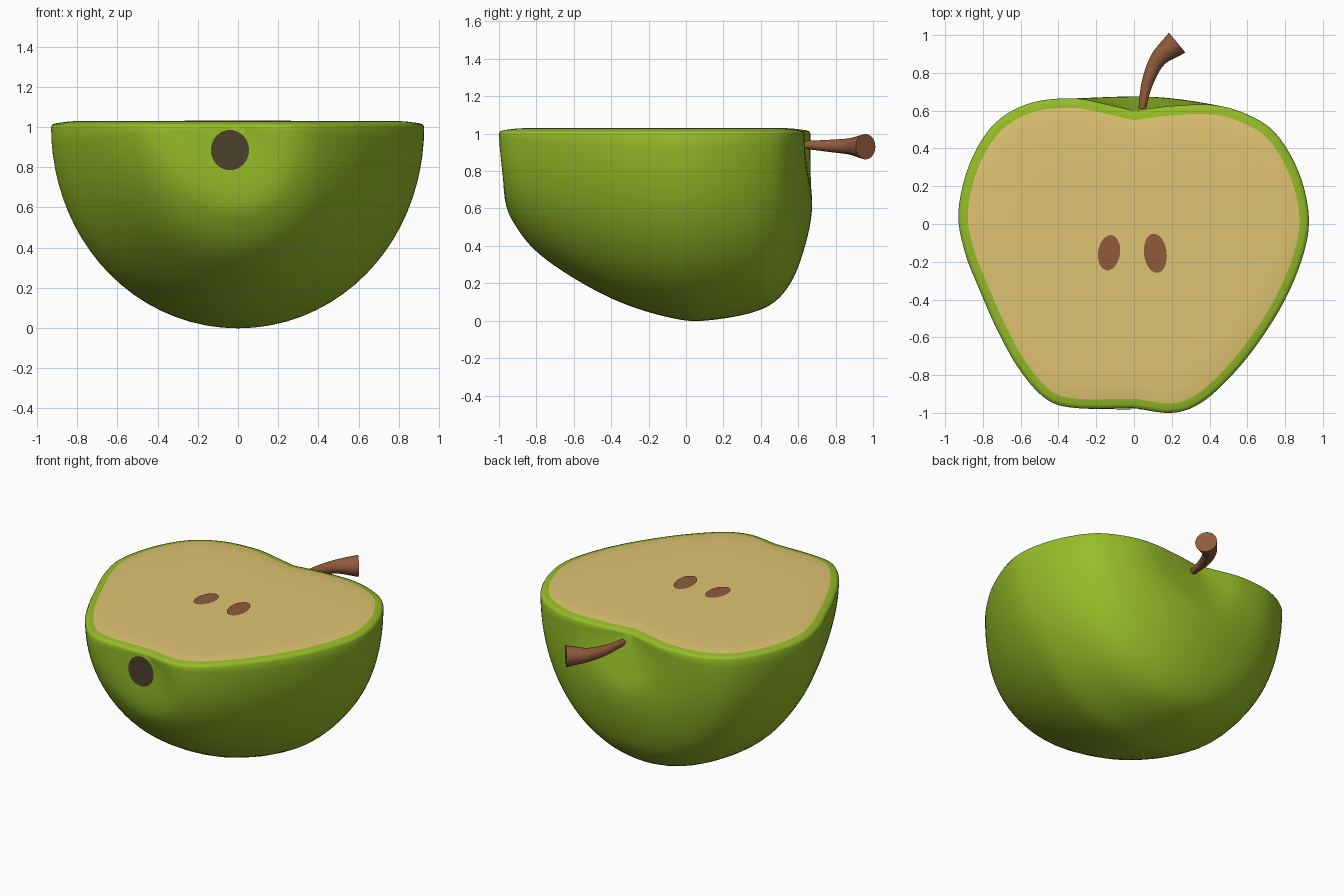
import bpy, bmesh, math
from mathutils import Vector
from mathutils.bvhtree import BVHTree

if "Cube" in bpy.data.objects:
    bpy.data.objects.remove(bpy.data.objects["Cube"])


def material(name, rgb):
    m = bpy.data.materials.new(name)
    m.diffuse_color = (*rgb, 1)
    m.use_nodes = True
    m.node_tree.nodes["Principled BSDF"].inputs["Base Color"].default_value = m.diffuse_color
    return m


GREEN = material("green skin", (0.30, 0.51, 0.021))
FLESH = material("cream flesh", (0.74, 0.55, 0.165))
BROWN = material("seed brown", (0.28, 0.105, 0.045))
DARK = material("dark brown", (0.072, 0.052, 0.026))


def make_object(name, bm, mats, angle=50):
    bmesh.ops.recalc_face_normals(bm, faces=bm.faces)
    mesh = bpy.data.meshes.new(name)
    bm.to_mesh(mesh)
    ob = bpy.data.objects.new(name, mesh)
    bpy.context.collection.objects.link(ob)
    for m in mats:
        mesh.materials.append(m)
    bpy.ops.object.select_all(action='DESELECT')
    bpy.context.view_layer.objects.active = ob
    ob.select_set(True)
    bpy.ops.object.shade_smooth_by_angle(angle=math.radians(angle))
    return ob


def spline(pts, per):
    """Catmull-Rom curve through the points."""
    p = [Vector(q) for q in pts]
    p = [2 * p[0] - p[1]] + p + [2 * p[-1] - p[-2]]
    out = []
    for i in range(1, len(p) - 2):
        a, b, c, d = p[i - 1:i + 3]
        for k in range(per):
            t = k / per
            out.append(0.5 * (2 * b + (c - a) * t + (2 * a - 5 * b + 4 * c - d) * t * t
                              + (3 * b - a - 3 * c + d) * t ** 3))
    return out + [p[-2]]


# Apple half: meridians (radius, y) on the right, underside and left, from stem to blossom end
right = spline([(0, .60), (.2, .625), (.42, .63), (.6, .58), (.75, .48), (.87, .28), (.925, .05),
                (.9, -.15), (.8, -.4), (.65, -.64), (.5, -.82), (.35, -.95), (.2, -1.0), (0, -.975)], 5)
under = spline([(0, .60), (.2, .645), (.38, .675), (.6, .64), (.83, .55), (.96, .4), (1.02, .1),
                (1.0, -.1), (.92, -.35), (.8, -.58), (.66, -.78), (.52, -.9), (.35, -.97), (0, -.975)], 5)
left = spline([(0, .60), (.15, .635), (.32, .665), (.55, .64), (.74, .53), (.87, .32), (.93, .06),
               (.895, -.15), (.83, -.32), (.72, -.57), (.6, -.78), (.46, -.93), (.3, -.975), (0, -.975)], 5)
RIM, STEPS = 1.0, 40
bm = bmesh.new()
rows = []
for k in range(STEPS + 1):
    phi = math.pi * k / STEPS
    c, s = math.cos(phi), math.sin(phi)
    row = []
    for a, b, d in zip(right, under, left):
        side = a.lerp(d, (1 - c) / 2)
        q = side.lerp(b, s * s)
        row.append(bm.verts.new((q.x * c, q.y, RIM * (1 - q.x * s / 1.02))))
    rows.append(row)
for r0, r1 in zip(rows, rows[1:]):
    for j in range(len(r0) - 1):
        bm.faces.new((r0[j], r0[j + 1], r1[j + 1], r1[j]))

# Cut face: rings stepping inwards from the rim, skin first and then flesh
loop = rows[0] + rows[-1][-2:0:-1]
n = len(loop)
flat = [v.co.xy for v in loop]
inward = []
for i in range(n):
    t = flat[(i + 2) % n] - flat[i - 2]
    inward.append(Vector((t.y, -t.x)).normalized())


def add_ring(prev, coords, mat):
    ring = [bm.verts.new(c) for c in coords]
    for i in range(n):
        f = bm.faces.new((prev[i], prev[(i + 1) % n], ring[(i + 1) % n], ring[i]))
        f.material_index = mat
    return ring


ring = loop
for depth, z, mat in ((.006, 1.012, 0), (.022, 1.018, 0), (.05, 1.022, 0), (.09, 1.027, 1), (.14, 1.030, 1)):
    ring = add_ring(ring, [(*(p + w * depth), z) for p, w in zip(flat, inward)], mat)
middle = Vector((0, -.15, 1.031))
edge = [v.co.copy() for v in ring]
for f in (.7, .35):
    ring = add_ring(ring, [middle.lerp(e, f) for e in edge], 1)
hub = bm.verts.new(middle)
for i in range(n):
    bm.faces.new((ring[i], ring[(i + 1) % n], hub)).material_index = 1
bmesh.ops.remove_doubles(bm, verts=bm.verts, dist=0.0005)
make_object("apple_half", bm, [GREEN, FLESH])
surface = BVHTree.FromBMesh(bm)


# Thin painted patches laid onto the apple surface
def patch(name, origin, u, v, mat, lift=0.004, sides=32):
    u, v = Vector(u), Vector(v)
    ray = v.cross(u).normalized()
    b = bmesh.new()

    def drop(p):
        hit = surface.ray_cast(p - ray * 2, ray)[0]
        return b.verts.new(hit - ray * lift)

    centre, prev = drop(Vector(origin)), None
    for f in (.33, .67, 1):
        cur = [drop(Vector(origin) + f * (u * math.cos(a) + v * math.sin(a)))
               for a in (2 * math.pi * i / sides for i in range(sides))]
        for i in range(sides):
            j = (i + 1) % sides
            b.faces.new((prev[i], prev[j], cur[j], cur[i]) if prev else (centre, cur[i], cur[j]))
        prev = cur
    make_object(name, b, [mat])


def seed(name, x, y, w, h, tilt):
    c, s = math.cos(tilt), math.sin(tilt)
    patch(name, (x, y, 1.03), (w * c, w * s, 0), (-h * s, h * c, 0), BROWN)


seed("left_seed", -.132, -.152, .058, .094, -.15)
seed("right_seed", .113, -.155, .06, .104, .12)
patch("blossom_spot", (-.04, -.95, .885), (.095, 0, 0), (0, 0, .1), DARK)

# Stem: tapered curved tube flaring to a flat end
path = spline([(.04, .55, .942), (.048, .64, .94), (.075, .76, .935), (.13, .875, .932), (.228, .96, .93)], 6)
radii = spline([(.018, 0), (.022, 0), (.032, 0), (.044, 0), (.068, 0)], 6)
b = bmesh.new()
tube, SIDES = [], 24
for i, p in enumerate(path):
    t = (path[min(i + 1, len(path) - 1)] - path[max(i - 1, 0)]).normalized()
    side = t.cross(Vector((0, 0, 1))).normalized()
    up = side.cross(t)
    tube.append([b.verts.new(p + radii[i].x * (side * math.cos(a) + up * math.sin(a)))
                 for a in (2 * math.pi * k / SIDES for k in range(SIDES))])
for r0, r1 in zip(tube, tube[1:]):
    for k in range(SIDES):
        b.faces.new((r0[k], r0[(k + 1) % SIDES], r1[(k + 1) % SIDES], r1[k]))
b.faces.new(tube[0])
b.faces.new(tube[-1])
make_object("stem", b, [BROWN])
